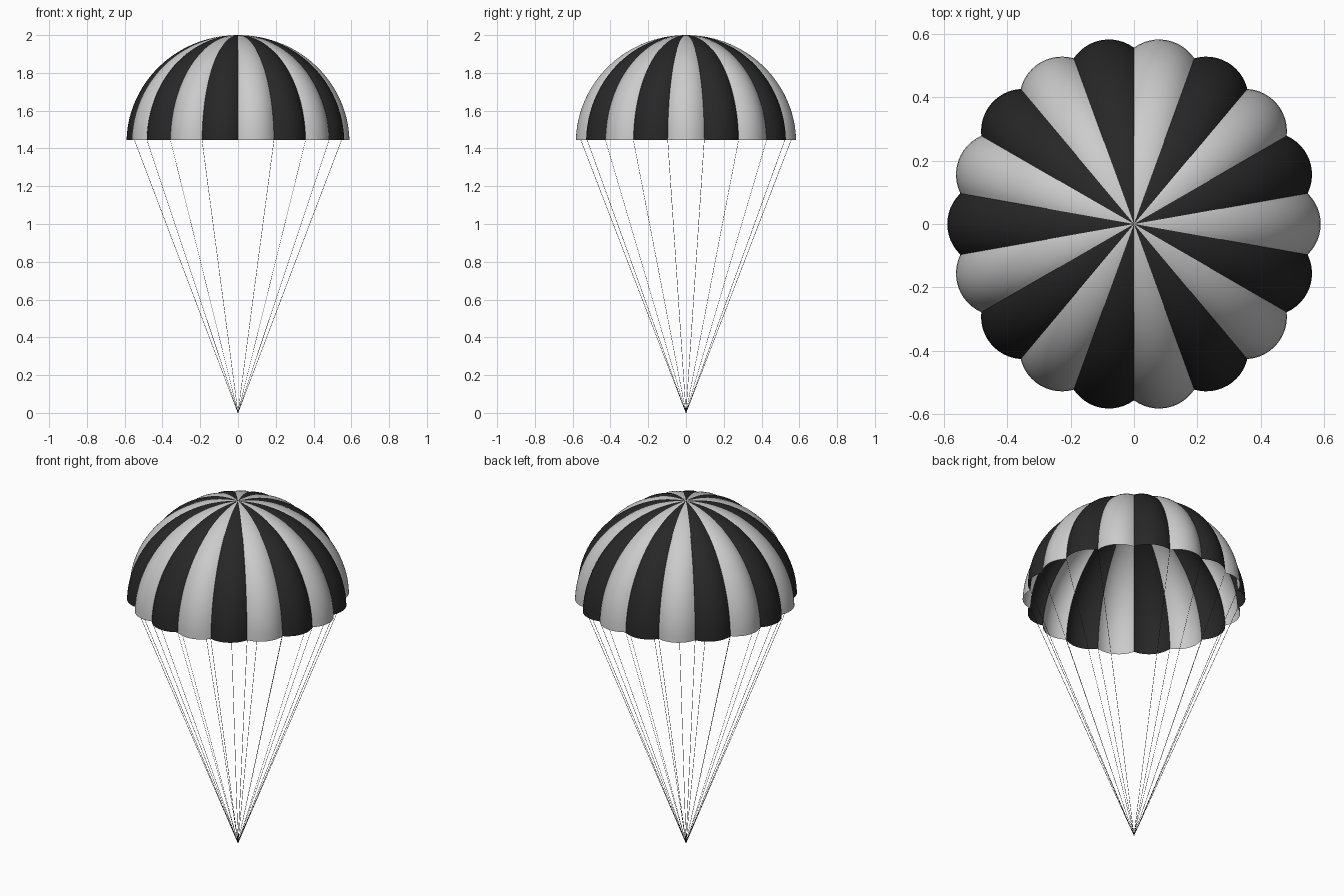
import bpy, bmesh, math
from mathutils import Vector, Matrix

if "Cube" in bpy.data.objects:
    bpy.data.objects.remove(bpy.data.objects["Cube"])

GORES = 18
RIM_Z, MID_Z, TOP_Z = 1.445, 1.43, 2.0
SEAM_R, BULGE_R = 0.557, 0.59
ROWS, COLS = 24, 12
STEP = 2 * math.pi / GORES


def material(name, value):
    m = bpy.data.materials.new(name)
    m.diffuse_color = (value, value, value, 1)
    m.use_nodes = True
    m.node_tree.nodes["Principled BSDF"].inputs["Base Color"].default_value = m.diffuse_color
    return m


def make_object(name, bm, mat=None, smooth=True):
    me = bpy.data.meshes.new(name)
    bm.to_mesh(me)
    bm.free()
    for p in me.polygons:
        p.use_smooth = smooth
    ob = bpy.data.objects.new(name, me)
    bpy.context.collection.objects.link(ob)
    if mat:
        me.materials.append(mat)
    return ob


# Rim scallop: circular arc between two seams, bulging outwards
half = SEAM_R * math.sin(STEP / 2)
chord = SEAM_R * math.cos(STEP / 2)
sag = BULGE_R - chord
arc_r = (half ** 2 + sag ** 2) / (2 * sag)
spread = math.asin(half / arc_r)
scallop = []
for i in range(COLS + 1):
    a = spread * (2 * i / COLS - 1)
    scallop.append(Vector((BULGE_R - arc_r + arc_r * math.cos(a), arc_r * math.sin(a), 0)))


def add_gore(bm, angle):
    # The scallop shrinks to the apex along a dome profile
    rot = Matrix.Rotation(angle, 3, 'Z')
    apex = bm.verts.new((0, 0, TOP_Z))
    t0 = math.asin((RIM_Z - MID_Z) / (TOP_Z - MID_Z))
    rows = []
    for j in range(ROWS):
        t = t0 + (math.pi / 2 - t0) * j / ROWS
        k = math.cos(t) / math.cos(t0)
        z = MID_Z + (TOP_Z - MID_Z) * math.sin(t)
        rows.append([bm.verts.new(rot @ (p * k) + Vector((0, 0, z))) for p in scallop])
    for lo, hi in zip(rows, rows[1:]):
        for i in range(COLS):
            bm.faces.new((lo[i], lo[i + 1], hi[i + 1], hi[i]))
    for i in range(COLS):
        bm.faces.new((rows[-1][i], rows[-1][i + 1], apex))


# Canopy: alternating light and dark gores, separate at the seams
black = material("black_cloth", 0.02)
for name, first, mat in (("light_gores", 0, None), ("dark_gores", 1, black)):
    bm = bmesh.new()
    for g in range(first, GORES, 2):
        add_gore(bm, g * STEP)
    make_object(name, bm, mat)

# Suspension lines: thin cords from each seam to the bottom point
bm = bmesh.new()
for g in range(GORES):
    a = (g + 0.5) * STEP
    top = Vector((SEAM_R * math.cos(a), SEAM_R * math.sin(a), RIM_Z))
    place = Matrix.Translation(top / 2) @ top.to_track_quat('Z', 'Y').to_matrix().to_4x4()
    bmesh.ops.create_cone(bm, cap_ends=True, segments=4, radius1=0.001, radius2=0.001,
                          depth=top.length, matrix=place)
make_object("suspension_lines", bm, black, smooth=False)
